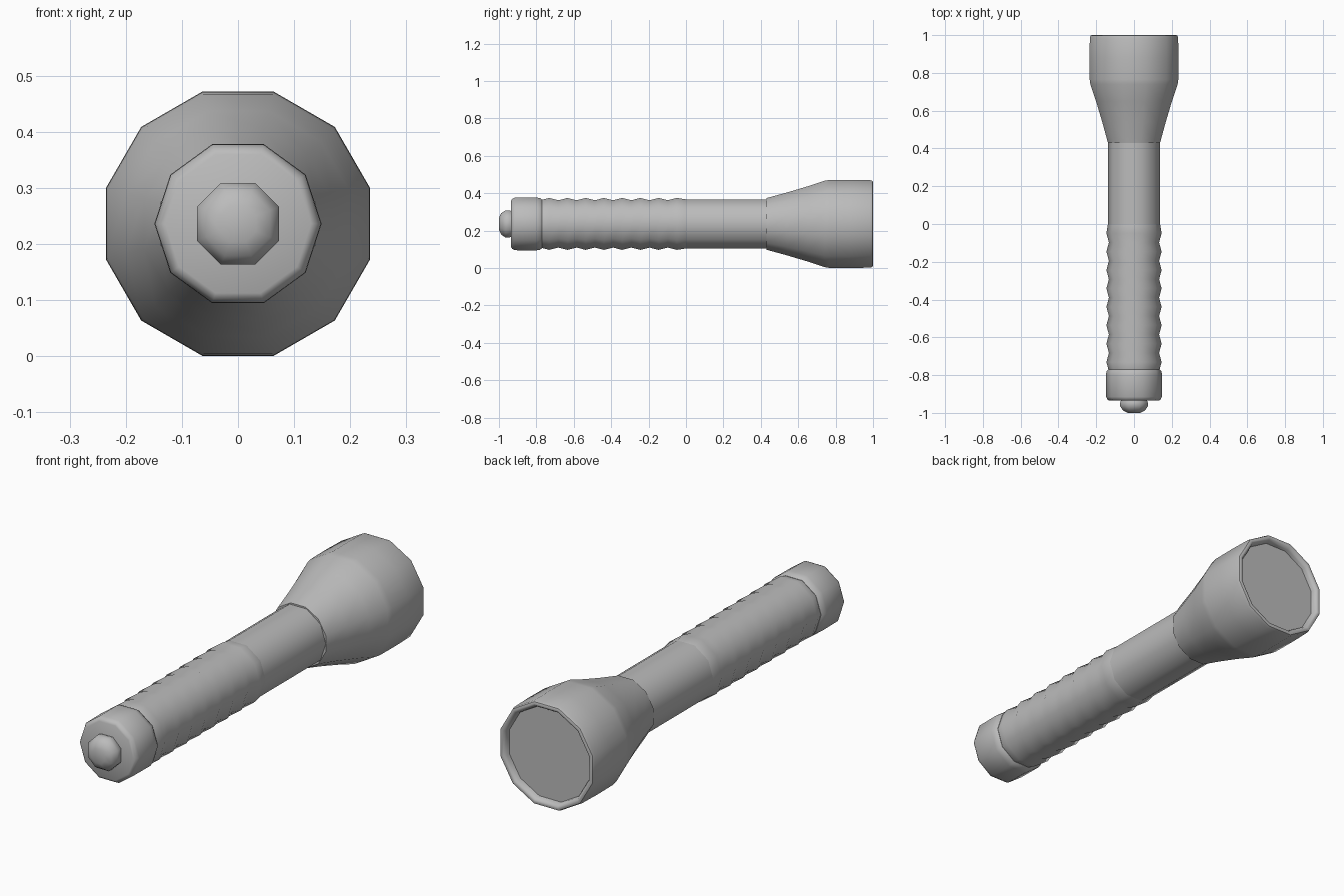
import bpy, bmesh
from math import sin, cos, pi, radians

if "Cube" in bpy.data.objects:
    bpy.data.objects.remove(bpy.data.objects["Cube"], do_unlink=True)

AXIS_Z = 0.236

grey = bpy.data.materials.new("grey metal")
grey.use_nodes = True
colour = (0.5, 0.5, 0.5, 1)
grey.diffuse_color = colour
grey.node_tree.nodes["Principled BSDF"].inputs["Base Color"].default_value = colour


def lathe(name, profile, sides, turn=0.0, smooth=50):
    """Spin (y, radius) points about the long axis; radius 0 makes a pole."""
    bm = bmesh.new()
    rings = []
    for y, r in profile:
        if r == 0:
            rings.append([bm.verts.new((0, y, AXIS_Z))])
        else:
            angles = [turn + 2 * pi * i / sides for i in range(sides)]
            rings.append([bm.verts.new((r * cos(a), y, AXIS_Z + r * sin(a))) for a in angles])
    for a, b in zip(rings, rings[1:]):
        for i in range(sides):
            j = (i + 1) % sides
            quad = [a[i % len(a)], a[j % len(a)], b[j % len(b)], b[i % len(b)]]
            bm.faces.new(list(dict.fromkeys(quad)))
    bmesh.ops.recalc_face_normals(bm, faces=bm.faces)
    mesh = bpy.data.meshes.new(name)
    bm.to_mesh(mesh)
    bm.free()
    mesh.materials.append(grey)
    obj = bpy.data.objects.new(name, mesh)
    bpy.context.collection.objects.link(obj)
    bpy.ops.object.select_all(action="DESELECT")
    obj.select_set(True)
    bpy.context.view_layer.objects.active = obj
    bpy.ops.object.shade_smooth_by_angle(angle=radians(smooth))
    return obj


# Tail button
lathe("tail_button", [(-0.92, 0.07), (-0.945, 0.079), (-0.965, 0.079),
                      (-0.988, 0.062), (-1.0, 0.035), (-1.0, 0)], 8, pi / 8, 65)

# Tail cap with rounded end
lathe("tail_cap", [(-0.935, 0), (-0.935, 0.13), (-0.93, 0.14), (-0.915, 0.148),
                   (-0.80, 0.149), (-0.78, 0.145), (-0.77, 0.137), (-0.77, 0.11)], 10)

# Ribbed grip: alternating valleys and ridges
RIBS, START, END = 8, -0.78, 0.0
pitch = (END - START) / RIBS
ribs = []
for k in range(RIBS):
    y = START + k * pitch
    ribs += [(y, 0.133), (y + pitch * 0.5, 0.146)]
lathe("ribbed_grip", ribs + [(END, 0.138)], 10)

# Plain barrel
lathe("barrel", [(0.0, 0.138), (0.46, 0.138)], 10)

# Flared head with rolled rim and lens recess
lathe("lamp_head", [(0.43, 0.12), (0.43, 0.143), (0.54, 0.174), (0.65, 0.208),
                    (0.74, 0.239), (0.765, 0.243), (0.88, 0.244), (0.985, 0.242),
                    (0.997, 0.238), (1.0, 0.23), (0.997, 0.221), (0.985, 0.213),
                    (0.96, 0.21)], 12, pi / 12)

# Flat lens
lathe("lens", [(0.97, 0.212), (0.97, 0)], 12, pi / 12)
